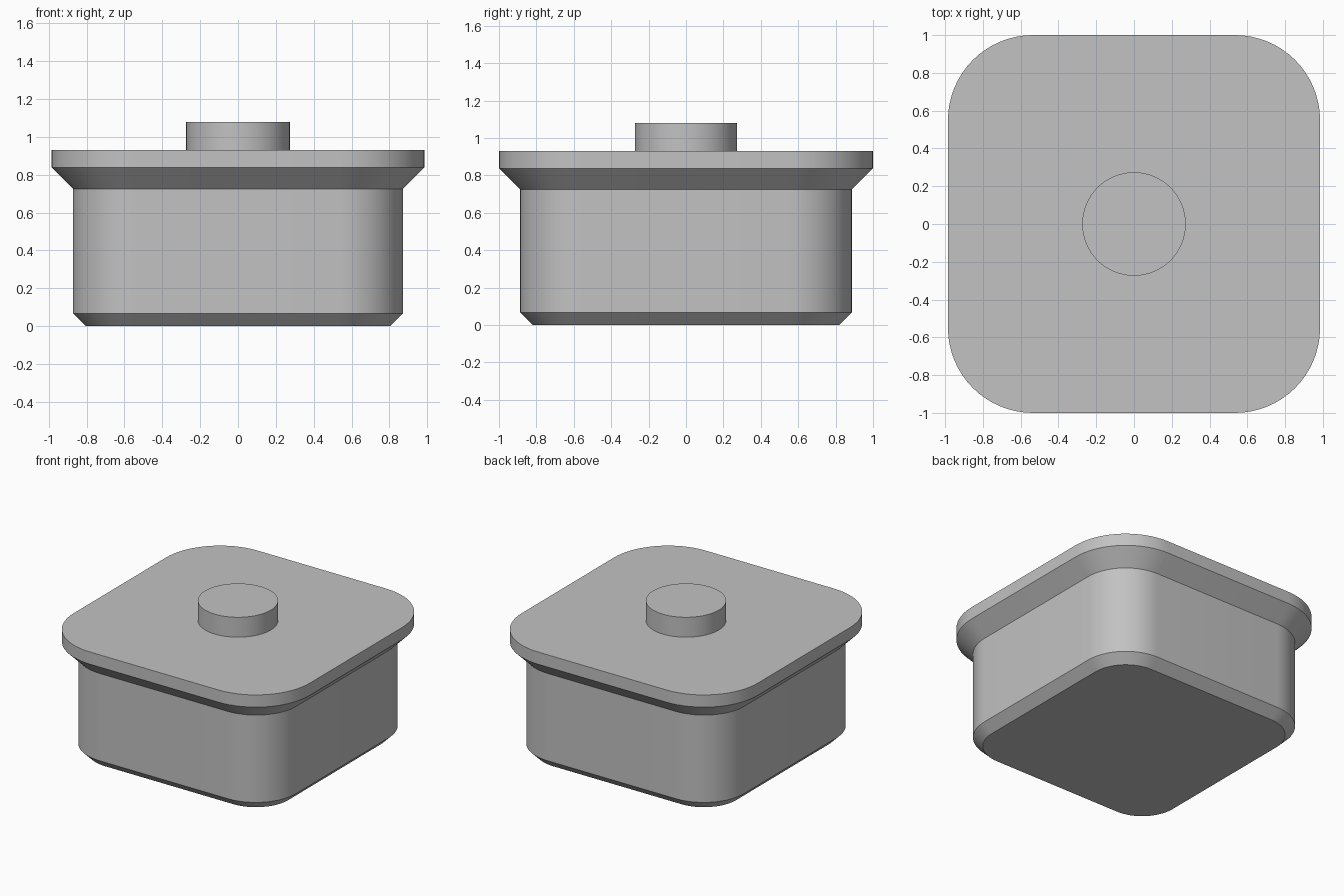
import bpy
import bmesh
from math import cos, sin, pi, radians

old = bpy.data.objects.get("Cube")
if old:
    bpy.data.objects.remove(old, do_unlink=True)

GREY = (0.54, 0.54, 0.54, 1)
grey = bpy.data.materials.new("plain grey")
grey.use_nodes = True
grey.diffuse_color = GREY
grey.node_tree.nodes["Principled BSDF"].inputs["Base Color"].default_value = GREY

CORNER_X, CORNER_Y = 0.535, 0.55   # centres shared by all corner arcs
STEPS = 16


def rounded_outline(radius):
    """Rounded rectangle, counter-clockwise from above."""
    points = []
    for quarter, (sx, sy) in enumerate([(1, 1), (-1, 1), (-1, -1), (1, -1)]):
        for i in range(STEPS + 1):
            a = (quarter + i / STEPS) * pi / 2
            points.append((sx * CORNER_X + radius * cos(a),
                           sy * CORNER_Y + radius * sin(a)))
    return points


def circle_outline(radius, sides=64):
    return [(radius * cos(2 * pi * i / sides), radius * sin(2 * pi * i / sides))
            for i in range(sides)]


def loft(name, outline, profile):
    """Capped solid through one outline per (radius, height) pair."""
    bm = bmesh.new()
    rings = [[bm.verts.new((x, y, z)) for x, y in outline(r)] for r, z in profile]
    n = len(rings[0])
    for low, high in zip(rings, rings[1:]):
        for i in range(n):
            j = (i + 1) % n
            bm.faces.new((low[i], low[j], high[j], high[i]))
    bm.faces.new(rings[0][::-1])
    bm.faces.new(rings[-1])
    mesh = bpy.data.meshes.new(name)
    bm.to_mesh(mesh)
    bm.free()
    mesh.materials.append(grey)
    obj = bpy.data.objects.new(name, mesh)
    bpy.context.collection.objects.link(obj)
    bpy.ops.object.select_all(action='DESELECT')
    obj.select_set(True)
    bpy.context.view_layer.objects.active = obj
    bpy.ops.object.shade_smooth_by_angle(angle=radians(30))
    return obj


# Body with chamfered foot, flared collar and flat rim
loft("body", rounded_outline,
     [(0.27, 0), (0.337, 0.067), (0.337, 0.725), (0.45, 0.838), (0.45, 0.93)])

# Round knob standing on the rim
loft("knob", circle_outline, [(0.274, 0.93), (0.274, 1.08)])
